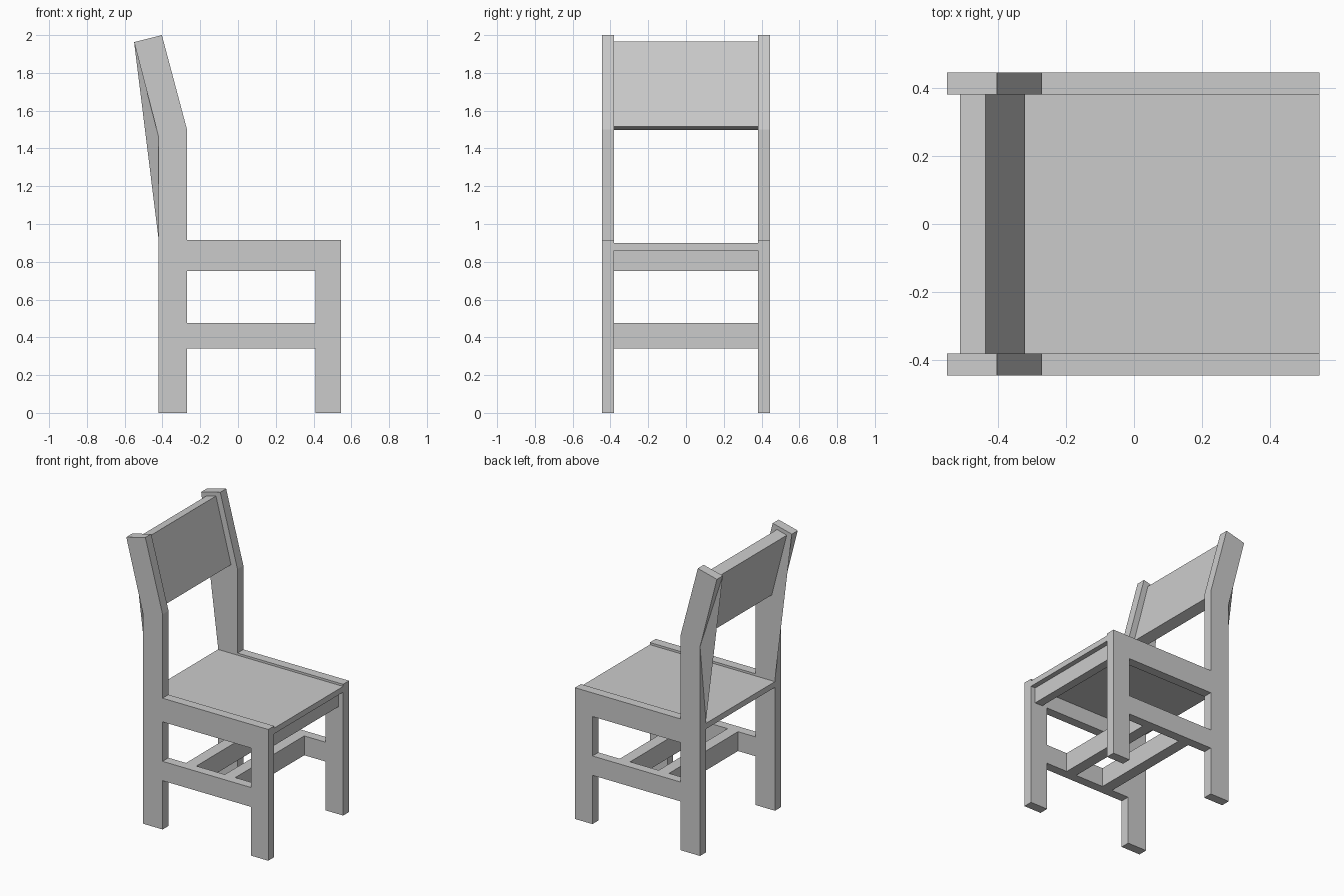
import bpy, bmesh

if "Cube" in bpy.data.objects:
    bpy.data.objects.remove(bpy.data.objects["Cube"])

OUT, INN = 0.445, 0.38  # outer and inner y of the side frames


def finish(name, bm):
    bmesh.ops.recalc_face_normals(bm, faces=bm.faces[:])
    me = bpy.data.meshes.new(name)
    bm.to_mesh(me)
    bm.free()
    ob = bpy.data.objects.new(name, me)
    bpy.context.collection.objects.link(ob)
    return ob


def extrude_cells(cells, y0, y1):
    """Weld side-view polygons (x, z) and extrude them from y0 to y1."""
    bm = bmesh.new()
    for cell in cells:
        bm.faces.new([bm.verts.new((x, y0, z)) for x, z in cell])
    bmesh.ops.remove_doubles(bm, verts=bm.verts[:], dist=1e-4)
    # keep the starting faces and add the opposite side
    res = bmesh.ops.extrude_face_region(bm, geom=bm.faces[:], use_keep_orig=True)
    for v in res["geom"]:
        if isinstance(v, bmesh.types.BMVert):
            v.co.y = y1
    return bm


def rect(x0, x1, z0, z1):
    return [(x0, z0), (x1, z0), (x1, z1), (x0, z1)]


# Side frame: legs, two rails and a bent back post
zs = [0, 0.34, 0.475, 0.75, 0.915]
cells = []
for i in range(4):
    cells.append(rect(-0.42, -0.27, zs[i], zs[i + 1]))
    cells.append(rect(0.41, 0.545, zs[i], zs[i + 1]))
    if i % 2:
        cells.append(rect(-0.27, 0.41, zs[i], zs[i + 1]))
cells.append([(-0.42, 0.915), (-0.27, 0.915), (-0.27, 1.5), (-0.42, 1.46)])
cells.append([(-0.42, 1.46), (-0.27, 1.5), (-0.403, 2.0), (-0.55, 1.963)])
bm = extrude_cells(cells, -OUT, -INN)


def near(x, y, z):
    return min(bm.verts, key=lambda v: (v.co.x - x) ** 2 + (v.co.y - y) ** 2 + (v.co.z - z) ** 2)


# Inner rear edge of the post runs straight, leaving a slanted web behind the bend
base = near(-0.42, -INN, 0.915)
bmesh.ops.pointmerge(bm, verts=[base, near(-0.42, -INN, 1.46)], merge_co=(-0.42, -INN, 0.915))
bmesh.ops.connect_vert_pair(bm, verts=[near(-0.42, -OUT, 1.46), near(-0.55, -INN, 1.963)])
frame = finish("side_frames", bm)
mod = frame.modifiers.new("Mirror", "MIRROR")
mod.use_axis = (False, True, False)

# Cross pieces between the frames
parts = {
    "seat": rect(-0.42, 0.545, 0.86, 0.90),
    "front_apron": rect(0.45, 0.51, 0.75, 0.86),
    "front_stretcher": rect(0.165, 0.245, 0.34, 0.475),
    "rear_stretcher": rect(-0.135, -0.055, 0.34, 0.475),
    "backrest": [(-0.32, 1.517), (-0.436, 1.965), (-0.511, 1.945), (-0.395, 1.497)],
}
for name, profile in parts.items():
    finish(name, extrude_cells([profile], -INN, INN))
